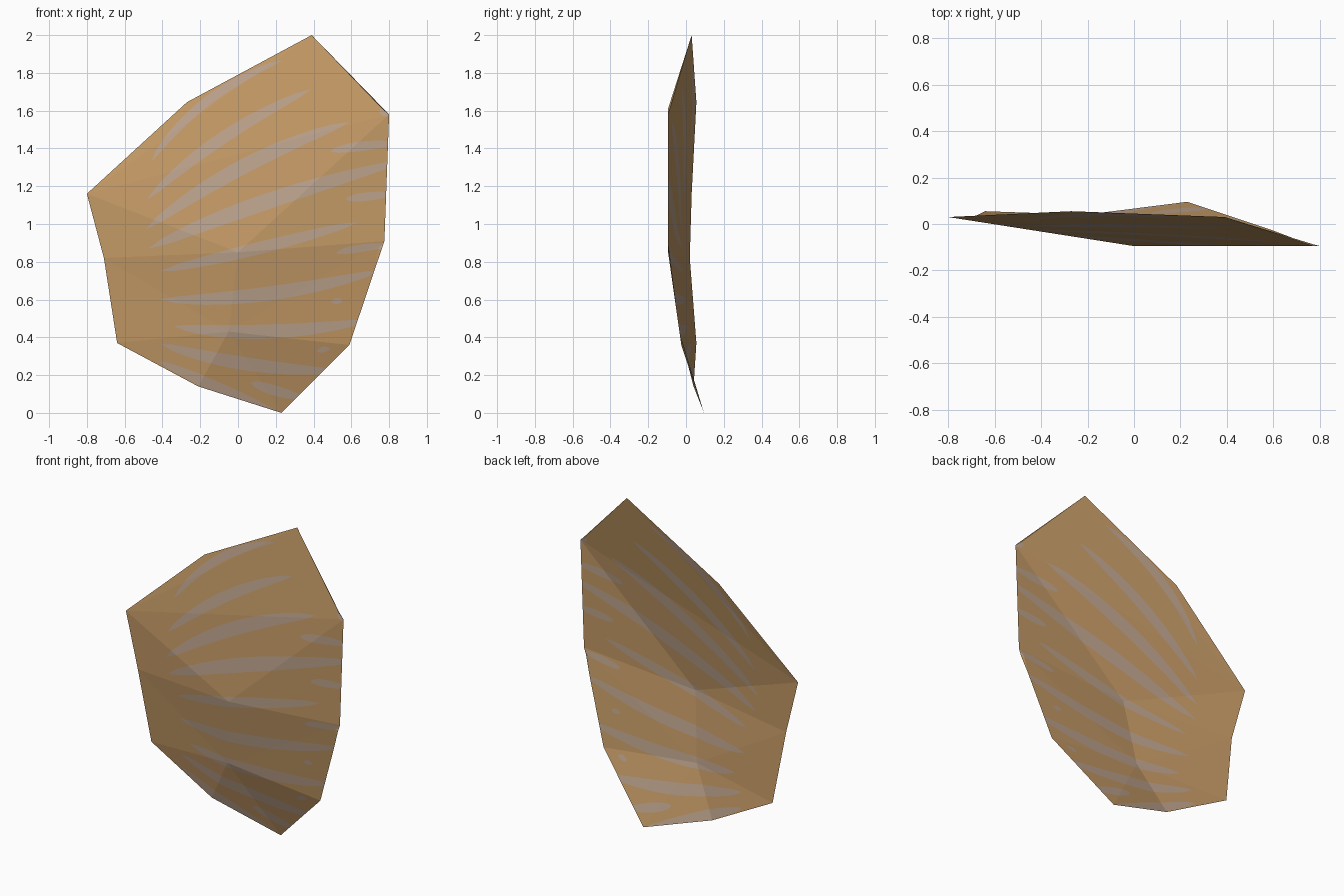
import bpy
import math
from mathutils import Vector
from mathutils.geometry import delaunay_2d_cdt, barycentric_transform, intersect_point_tri_2d

if "Cube" in bpy.data.objects:
    bpy.data.objects.remove(bpy.data.objects["Cube"])


def material(name, rgb):
    m = bpy.data.materials.new(name)
    m.diffuse_color = (*rgb, 1)
    m.use_nodes = True
    m.node_tree.nodes["Principled BSDF"].inputs["Base Color"].default_value = m.diffuse_color
    return m


tan = material("tan", (0.546, 0.319, 0.130))
pale = material("pale_stripe", (0.50, 0.36, 0.26))

# Folded sheet: corner points (x, y, z), rim first and two inner fold points last
P = [Vector(p) for p in (
    (0.39, 0.03, 2.0), (0.80, -0.095, 1.58), (0.775, -0.095, 0.91), (0.59, -0.025, 0.36),
    (0.23, 0.095, 0.0), (-0.21, 0.04, 0.14), (-0.64, 0.055, 0.37), (-0.71, 0.02, 0.82),
    (-0.80, 0.03, 1.16), (-0.27, 0.055, 1.645), (0.0, -0.095, 0.85), (-0.05, -0.035, 0.43))]
FOLDS = [(8, 0, 9), (8, 1, 0), (8, 10, 1), (8, 7, 10), (10, 2, 1), (10, 11, 2),
         (11, 3, 2), (11, 4, 3), (11, 5, 4), (6, 5, 11), (7, 6, 11), (7, 11, 10)]

# Stripes: start x z, middle x z, end x z, width
STRIPES = [
    (-.46, 1.33, -.17, 1.645, .24, 1.87, .05), (-.48, 1.13, -.09, 1.45, .39, 1.715, .065),
    (-.49, .97, .02, 1.30, .59, 1.54, .08), (-.475, .87, .14, 1.115, .88, 1.335, .085),
    (-.41, .75, .10, .87, .635, 1.01, .065), (-.41, .60, .15, .63, .76, .755, .075),
    (-.34, .46, .14, .43, .70, .49, .075), (-.41, .365, .04, .26, .54, .22, .07),
    (-.42, .275, -.10, .13, .25, -.02, .06), (.07, .16, .19, .12, .36, .075, .055),
    (.49, 1.385, .64, 1.41, .84, 1.43, .05), (.57, 1.13, .68, 1.145, .84, 1.16, .045),
    (.52, .845, .64, .87, .83, .89, .04), (.495, .59, .525, .592, .555, .595, .03),
    (.42, .325, .45, .335, .485, .34, .03), (.75, 1.59, .78, 1.59, .84, 1.57, .04)]


def stripe_outline(x0, z0, xm, zm, x1, z1, w, n=14):
    """Tapered band along a curve through three points."""
    a, m, b = Vector((x0, z0)), Vector((xm, zm)), Vector((x1, z1))
    c = 2 * m - (a + b) / 2
    low, high = [], []
    for i in range(1, n):
        t = i / n
        p = a * (1 - t) ** 2 + c * 2 * t * (1 - t) + b * t * t
        d = ((c - a) * (1 - t) + (b - c) * t).normalized()
        side = Vector((-d.y, d.x)) * (w / 2 * math.sin(math.pi * t) ** 0.55)
        low.append(p - side)
        high.append(p + side)
    return [a] + low + [b] + high[::-1]


# Cut the stripes into the flat pattern
flat = [Vector((p.x, p.z)) for p in P]
loops = [list(f) for f in FOLDS]
for s in STRIPES:
    pts = stripe_outline(*s)
    loops.append(list(range(len(flat), len(flat) + len(pts))))
    flat += pts
v2, _, tris, _, _, origin = delaunay_2d_cdt(flat, [], loops, 1, 1e-5, True)

# Keep what lies on the sheet and note which pieces are striped
kept = [(t, any(o >= len(FOLDS) for o in src)) for t, src in zip(tris, origin)
        if any(o < len(FOLDS) for o in src)]


def lift(q):
    """Place a flat point on the folded sheet."""
    best = None
    for f in FOLDS:
        a, b, c = (P[i] for i in f)
        fa, fb, fc = (Vector((p.x, p.z, 0)) for p in (a, b, c))
        r = barycentric_transform(Vector((q.x, q.y, 0)), fa, fb, fc, a, b, c)
        if intersect_point_tri_2d(q, fa.xy, fb.xy, fc.xy):
            return r
        # Points on the rim may miss every fold by rounding: use the closest one
        gap = ((fa + fb + fc) / 3 - Vector((q.x, q.y, 0))).length
        if best is None or gap < best[0]:
            best = (gap, r)
    return best[1]


used = sorted({i for t, _ in kept for i in t})
index = {old: new for new, old in enumerate(used)}
mesh = bpy.data.meshes.new("striped_sheet")
mesh.from_pydata([lift(v2[i]) for i in used], [], [[index[i] for i in t] for t, _ in kept])
mesh.materials.append(tan)
mesh.materials.append(pale)
for poly, (_, striped) in zip(mesh.polygons, kept):
    poly.material_index = int(striped)
sheet = bpy.data.objects.new("striped_sheet", mesh)
bpy.context.collection.objects.link(sheet)
